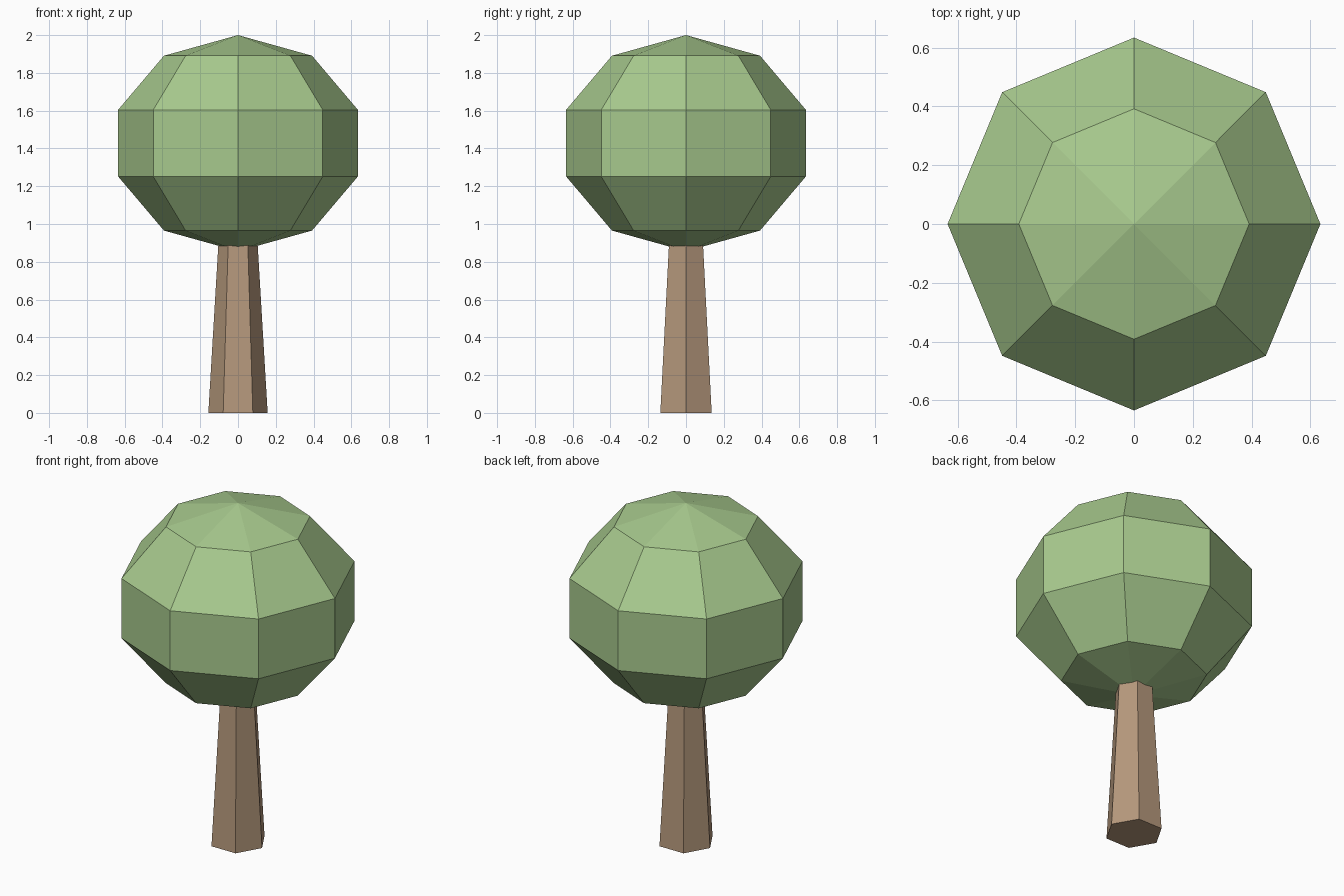
import bpy
import bmesh
from mathutils import Matrix

if "Cube" in bpy.data.objects:
    bpy.data.objects.remove(bpy.data.objects["Cube"])


def linear(c):
    c /= 255
    return c / 12.92 if c <= 0.04045 else ((c + 0.055) / 1.055) ** 2.4


def make_material(name, rgb):
    mat = bpy.data.materials.new(name)
    mat.diffuse_color = (*[linear(c) for c in rgb], 1)
    mat.use_nodes = True
    mat.node_tree.nodes["Principled BSDF"].inputs["Base Color"].default_value = mat.diffuse_color
    return mat


def make_object(name, bm, mat):
    mesh = bpy.data.meshes.new(name)
    bm.to_mesh(mesh)
    bm.free()
    mesh.materials.append(mat)
    obj = bpy.data.objects.new(name, mesh)
    bpy.context.collection.objects.link(obj)
    return obj


bark = make_material("bark brown", (181, 152, 124))
leaf = make_material("leaf green", (168, 202, 142))

# Tapered six-sided trunk, running a little way into the crown
height = 0.96
bm = bmesh.new()
bmesh.ops.create_cone(bm, cap_ends=True, segments=6, radius1=0.157, radius2=0.1,
                      depth=height,
                      matrix=Matrix.Translation((0, 0, height / 2))
                      @ Matrix.Rotation(1.5707963, 4, 'Z'))
# Corners must lie on the x axis
if max(v.co.x for v in bm.verts) < 0.15:
    bmesh.ops.rotate(bm, verts=bm.verts, matrix=Matrix.Rotation(1.5707963, 3, 'Z'))
make_object("trunk", bm, bark)

# Faceted crown: eight segments, five rings, slightly flattened
bm = bmesh.new()
bmesh.ops.create_uvsphere(bm, u_segments=8, v_segments=5, radius=1)
bmesh.ops.transform(bm, verts=bm.verts,
                    matrix=Matrix.Translation((0, 0, 1.428))
                    @ Matrix.Diagonal((0.667, 0.667, 0.572, 1)))
make_object("crown", bm, leaf)
